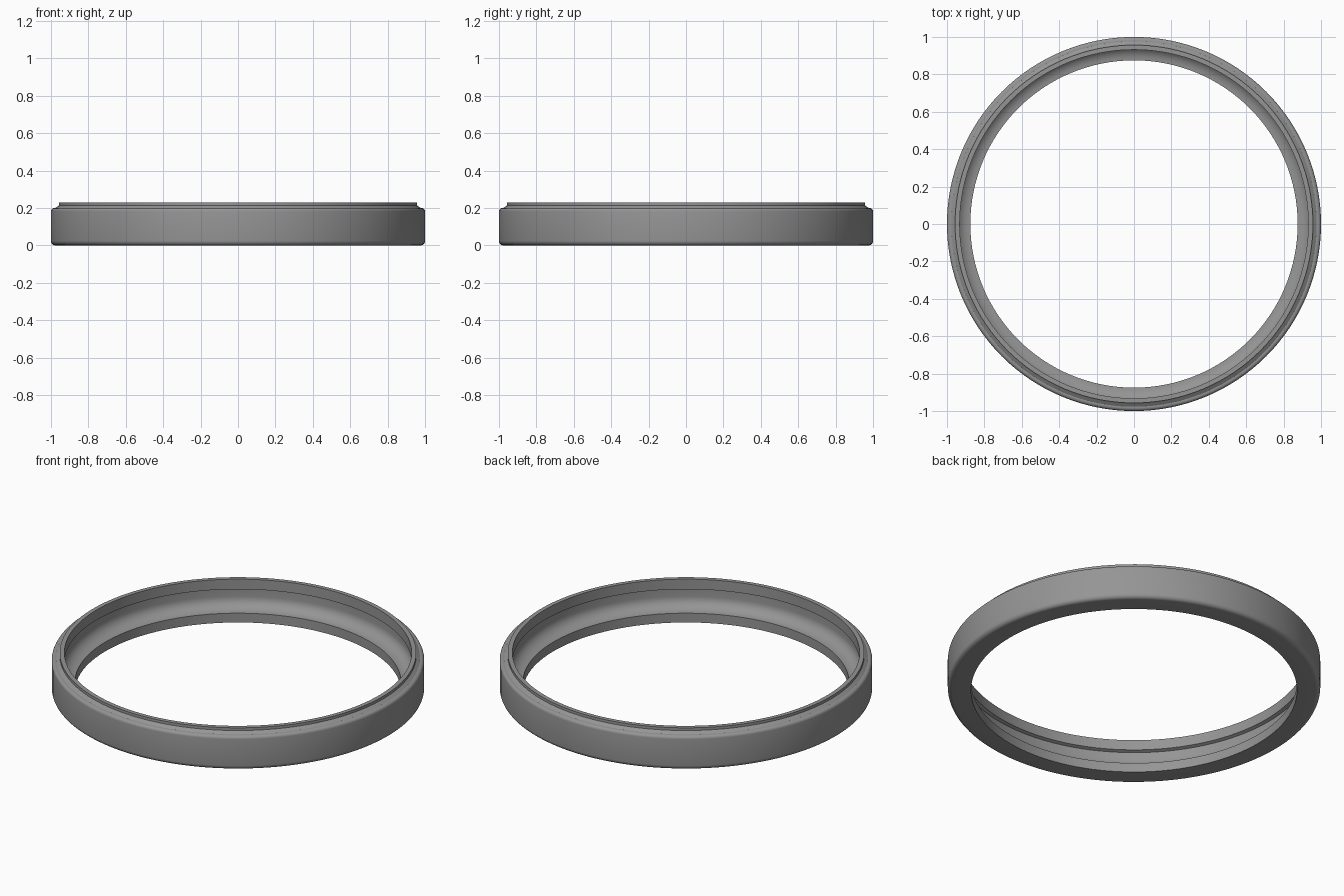
import bpy
import bmesh
import math
from mathutils import Matrix

if "Cube" in bpy.data.objects:
    bpy.data.objects.remove(bpy.data.objects["Cube"])

SEGMENTS = 128


def arc(cx, cz, radius, start, end, steps):
    """Points of a rounded corner in the (radius, height) plane."""
    pts = []
    for i in range(steps + 1):
        a = math.radians(start + (end - start) * i / steps)
        pts.append((cx + radius * math.cos(a), cz + radius * math.sin(a)))
    return pts


def lathe(name, profile, material):
    """Sweep a closed cross-section around the z axis."""
    bm = bmesh.new()
    rings = []
    for i in range(SEGMENTS):
        rot = Matrix.Rotation(2 * math.pi * i / SEGMENTS, 3, 'Z')
        rings.append([bm.verts.new(rot @ Matrix.Identity(3).col[0] * r
                                   + Matrix.Identity(3).col[2] * z)
                      for r, z in profile])
    n = len(profile)
    for i in range(SEGMENTS):
        a, b = rings[i], rings[(i + 1) % SEGMENTS]
        for j in range(n):
            k = (j + 1) % n
            bm.faces.new((a[j], b[j], b[k], a[k]))
    bmesh.ops.recalc_face_normals(bm, faces=bm.faces)
    mesh = bpy.data.meshes.new(name)
    bm.to_mesh(mesh)
    bm.free()
    mesh.materials.append(material)
    obj = bpy.data.objects.new(name, mesh)
    bpy.context.collection.objects.link(obj)
    bpy.ops.object.select_all(action='DESELECT')
    obj.select_set(True)
    bpy.context.view_layer.objects.active = obj
    bpy.ops.object.shade_smooth_by_angle(angle=math.radians(30))
    return obj


grey = bpy.data.materials.new("grey")
grey.diffuse_color = (0.30, 0.30, 0.30, 1)
grey.use_nodes = True
grey.node_tree.nodes["Principled BSDF"].inputs["Base Color"].default_value = grey.diffuse_color

# Cross-section, starting at the bottom of the bore and going outward
profile = [(0.875, 0.0)]
profile += arc(0.975, 0.025, 0.025, -90, 0, 6)      # rounded bottom edge
profile += arc(0.982, 0.182, 0.018, 0, 90, 5)       # rounded shoulder
profile += [(0.977, 0.2), (0.957, 0.214),           # sloped step
            (0.957, 0.23), (0.932, 0.23),           # top lip
            (0.932, 0.17), (0.95, 0.163)]           # undercut inside the lip
profile += [(0.875 + 0.075 * math.cos(t), 0.12 - 0.065 * math.sin(t))
            for t in (math.pi / 2 * i / 8 for i in range(9))]  # concave inner fillet

lathe("ring", profile, grey)
